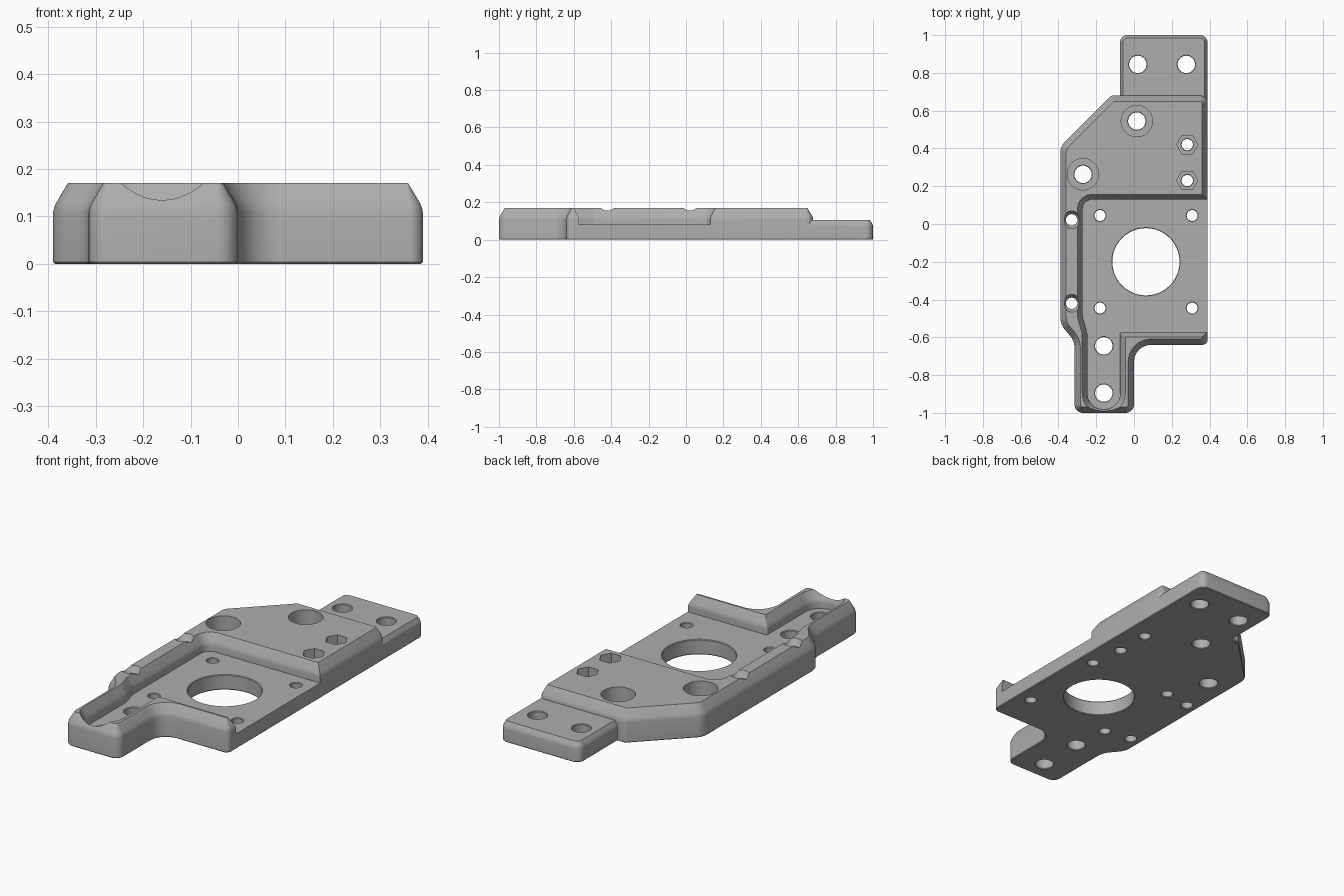
import bpy, bmesh, math
from mathutils import Vector, Matrix

cube = bpy.data.objects.get("Cube")
if cube:
    bpy.data.objects.remove(cube, do_unlink=True)

grey = bpy.data.materials.new("plain grey")
grey.use_nodes = True
colour = (0.42, 0.42, 0.42, 1)
grey.diffuse_color = colour
grey.node_tree.nodes["Principled BSDF"].inputs["Base Color"].default_value = colour


def rounded_ring(corners, inset, steps=8):
    """Outline with filleted corners, moved inward by inset."""
    pts = []
    for i, (x, y, r) in enumerate(corners):
        p = Vector((x, y))
        prev, nxt = corners[i - 1], corners[(i + 1) % len(corners)]
        a = (p - Vector(prev[:2])).normalized()
        b = (Vector(nxt[:2]) - p).normalized()
        na, nb = Vector((-a.y, a.x)), Vector((-b.y, b.x))
        q = p + (na + nb) * inset / (1 + na.dot(nb))
        turn = math.atan2(a.x * b.y - a.y * b.x, a.dot(b))
        side = math.copysign(1, turn)
        rad = max(r - side * inset, 0.003)
        start = q - a * rad * math.tan(abs(turn) / 2)
        centre = start + na * side * rad
        for k in range(steps + 1):
            pts.append(centre + Matrix.Rotation(turn * k / steps, 2) @ (start - centre))
    return pts


def circle_ring(x, y, r, sides):
    return [Vector((x + r * math.cos(math.tau * k / sides),
                    y + r * math.sin(math.tau * k / sides))) for k in range(sides)]


def loft(name, levels):
    """Closed solid through (height, outline) levels."""
    bm = bmesh.new()
    rings = [[bm.verts.new((p.x, p.y, z)) for p in pts] for z, pts in levels]
    n = len(rings[0])
    for low, high in zip(rings, rings[1:]):
        for k in range(n):
            j = (k + 1) % n
            bm.faces.new((low[k], low[j], high[j], high[k]))
    bm.faces.new(rings[0][::-1])
    bm.faces.new(rings[-1])
    mesh = bpy.data.meshes.new(name)
    bm.to_mesh(mesh)
    bm.free()
    mesh.materials.append(grey)
    obj = bpy.data.objects.new(name, mesh)
    bpy.context.collection.objects.link(obj)
    return obj


def solid(name, corners, profile):
    return loft(name, [(z, rounded_ring(corners, d)) for z, d in profile])


def combine(target, tool, operation):
    mod = target.modifiers.new(operation.lower(), 'BOOLEAN')
    mod.operation, mod.solver, mod.object = operation, 'EXACT', tool
    bpy.context.view_layer.objects.active = target
    bpy.ops.object.modifier_apply(modifier=mod.name)
    bpy.data.objects.remove(tool, do_unlink=True)


def bore(x, y, r, top, lip=0.004):
    """Through hole with a fine chamfer at both ends."""
    profile = [(-0.01, r + lip + 0.006), (lip, r), (top - lip, r), (top + 0.01, r + 0.01)]
    combine(plate, loft("bore", [(z, circle_ring(x, y, q, 48)) for z, q in profile]),
            'DIFFERENCE')


def recess(x, y, floor, r_low, r_high, sides):
    """Blind pocket cut from the upper face."""
    cutter = loft("recess", [(floor, circle_ring(x, y, r_low, sides)),
                             (TOP, circle_ring(x, y, r_high, sides)),
                             (TOP + 0.02, circle_ring(x, y, r_high, sides))])
    combine(plate, cutter, 'DIFFERENCE')


TOP, FLOOR, TAB_TOP = 0.17, 0.08, 0.105

# Thick plate with chamfered upper rim
plate = solid("mounting_plate",
              [(-0.315, -1, 0.045), (0, -1, 0.045), (0, -0.64, 0.09), (0.39, -0.64, 0.03),
               (0.39, 0.68, 0.04), (-0.12, 0.68, 0.03), (-0.39, 0.41, 0.08),
               (-0.39, -0.53, 0.1), (-0.315, -0.62, 0.1)],
              [(0, 0.004), (0.004, 0), (0.108, 0), (0.118, 0.002), (0.128, 0.006), (TOP, 0.031)])

# Lower rear tab
tab = solid("rear_tab",
            [(-0.075, 0.55, 0.02), (0.3895, 0.55, 0.02), (0.3895, 1, 0.04), (-0.075, 1, 0.04)],
            [(0, 0.004), (0.004, 0), (0.07, 0), (0.08, 0.002), (0.088, 0.006), (TAB_TOP, 0.016)])
combine(plate, tab, 'UNION')

# Open pocket and front channel
pocket = solid("pocket",
               [(-0.247, -0.982, 0.086), (-0.073, -0.982, 0.086), (-0.073, -0.572, 0.01),
                (0.5, -0.572, 0.01), (0.5, 0.13, 0.01), (-0.272, 0.13, 0.05),
                (-0.272, -0.49, 0.1), (-0.247, -0.58, 0.1)],
               [(FLOOR, 0), (0.11, 0), (0.12, -0.002), (0.13, -0.006),
                (TOP, -0.027), (0.19, -0.038)])
combine(plate, pocket, 'DIFFERENCE')

# Central opening and its four screw holes
bore(0.063, -0.2, 0.178, FLOOR)
for x in (-0.18, 0.308):
    for y in (0.045, -0.445):
        bore(x, y, 0.029, FLOOR)

# Channel and tab holes
for y in (-0.645, -0.895):
    bore(-0.16, y, 0.046, FLOOR)
for x in (0.02, 0.277):
    bore(x, 0.845, 0.046, TAB_TOP)

# Counterbored holes
for x, y in ((0.015, 0.545), (-0.27, 0.263)):
    recess(x, y, 0.07, 0.083, 0.083, 48)
    bore(x, y, 0.046, 0.07)

# Hexagonal nut pockets
for y in (0.42, 0.23):
    recess(0.282, y, 0.08, 0.056, 0.056, 6)
    bore(0.282, y, 0.03, 0.08)

# Countersunk side rail holes
for y in (0.022, -0.42):
    recess(-0.33, y, 0.14, 0.03, 0.047, 48)
    bore(-0.33, y, 0.03, 0.14)

bpy.ops.object.select_all(action='DESELECT')
plate.select_set(True)
bpy.context.view_layer.objects.active = plate
bpy.ops.object.shade_smooth_by_angle(angle=math.radians(28))
